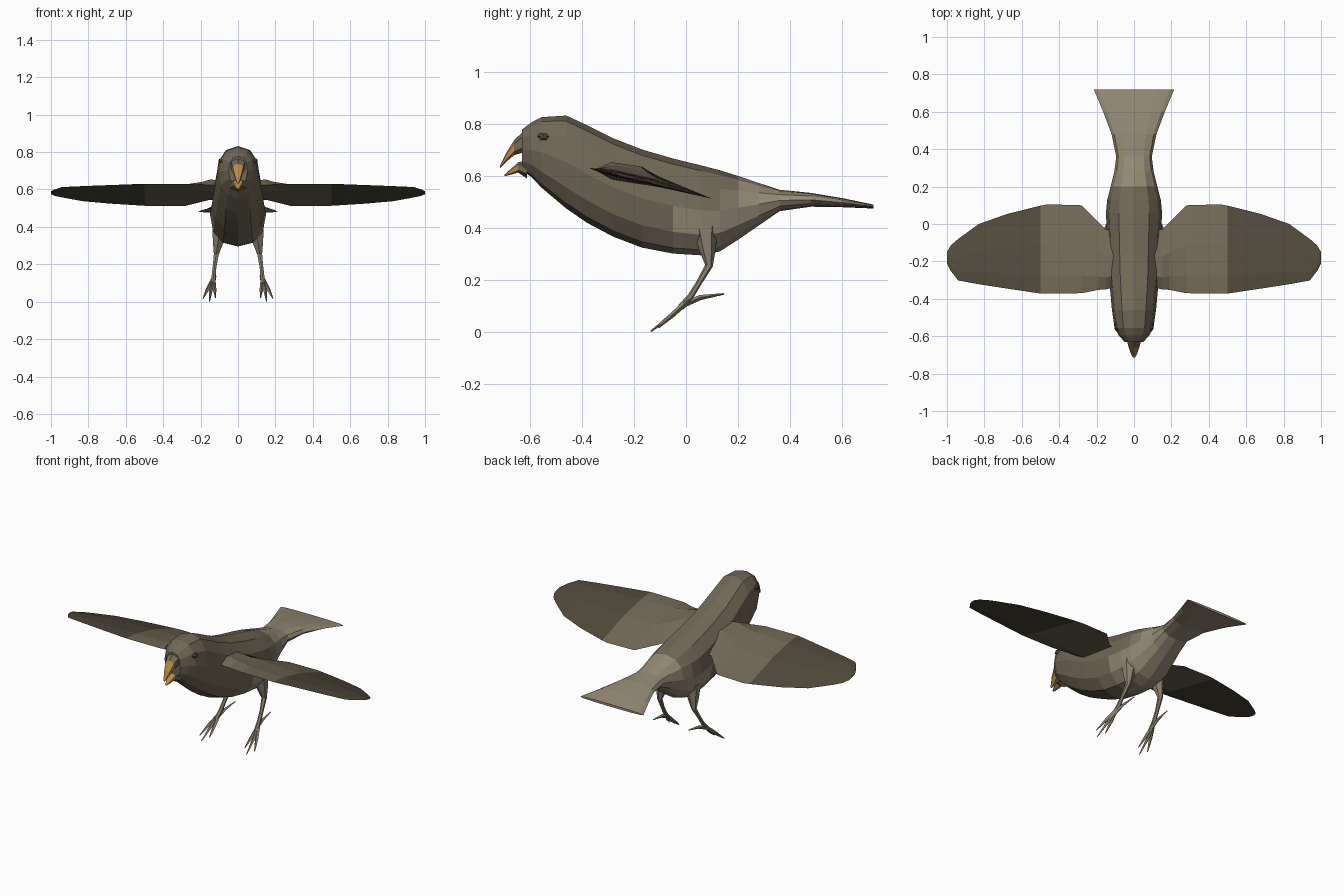
import bpy, bmesh, math
from mathutils import Vector

if "Cube" in bpy.data.objects:
    bpy.data.objects.remove(bpy.data.objects["Cube"])


def material(name, rgb):
    m = bpy.data.materials.new(name)
    m.diffuse_color = (*rgb, 1)
    m.use_nodes = True
    m.node_tree.nodes["Principled BSDF"].inputs["Base Color"].default_value = m.diffuse_color
    return m


BROWN = material("brown plumage", (0.165, 0.137, 0.091))
MID = material("flank plumage", (0.215, 0.180, 0.124))
PALE = material("pale plumage", (0.300, 0.252, 0.176))
DARK = material("dark feathers", (0.080, 0.067, 0.043))
HORN = material("amber beak", (0.480, 0.255, 0.065))
LEG = material("leg skin", (0.260, 0.222, 0.160))


def loft(name, rings, mats, rule=None, mirror=False):
    """Skin a list of equal-length point rings and cap both ends."""
    bm = bmesh.new()
    loops = [[bm.verts.new(p) for p in ring] for ring in rings]
    n = len(loops[0])
    for a, b in zip(loops, loops[1:]):
        for i in range(n):
            j = (i + 1) % n
            bm.faces.new((a[i], a[j], b[j], b[i]))
    bm.faces.new(loops[0])
    bm.faces.new(loops[-1])
    bmesh.ops.recalc_face_normals(bm, faces=bm.faces)
    if rule:
        for f in bm.faces:
            f.material_index = rule(f.calc_center_median())
    me = bpy.data.meshes.new(name)
    bm.to_mesh(me)
    bm.free()
    for m in mats:
        me.materials.append(m)
    ob = bpy.data.objects.new(name, me)
    bpy.context.collection.objects.link(ob)
    if mirror:
        ob.modifiers.new("mirror", "MIRROR").use_mirror_merge = False
    return ob


def oval(y, top, bottom, w, n=12, power=0.88):
    """Rounded cross-section standing in the x-z plane."""
    pts = []
    for i in range(n):
        a = 2 * math.pi * i / n
        s, c = math.sin(a), math.cos(a)
        x = math.copysign(abs(s) ** power, s) * w
        z = math.copysign(abs(c) ** power, c) * (top - bottom) / 2
        pts.append((x, y, (top + bottom) / 2 + z))
    return pts


def limb(name, path, sides=5):
    """Tapering tube along (x, y, z, radius) points, mirrored."""
    rings = []
    for i, p in enumerate(path):
        a = Vector(path[max(i - 1, 0)][:3])
        b = Vector(path[min(i + 1, len(path) - 1)][:3])
        d = (b - a).normalized()
        u = d.cross(Vector((1, 0, 0))).normalized()
        v = d.cross(u)
        rings.append([Vector(p[:3]) + p[3] * (math.cos(t) * u + math.sin(t) * v)
                      for t in (2 * math.pi * k / sides for k in range(sides))])
    return loft(name, rings, [LEG], mirror=True)


# Body, head and fanned tail: y, top, bottom, half width
BODY = [
    (-.63, .778, .62, .050), (-.595, .805, .597, .082), (-.555, .826, .555, .104),
    (-.46, .832, .475, .118), (-.38, .795, .420, .125), (-.28, .745, .367, .135),
    (-.17, .702, .325, .140), (-.05, .667, .302, .145), (.06, .640, .295, .150),
    (.13, .622, .310, .143), (.20, .600, .355, .125), (.28, .573, .410, .105),
    (.36, .547, .465, .095), (.48, .535, .482, .120), (.60, .515, .480, .165),
    (.72, .490, .475, .215),
]


def plumage(c):
    if c.y > .2 or (c.y > .0 and c.z < .50):
        return 2
    if c.y > -.17 and c.z < .42 or (c.y > .13 and c.z < .56):
        return 1
    return 0


loft("body", [oval(*r) for r in BODY], [BROWN, MID, PALE], plumage)

# Open beak, feathered at the base and amber at the tip
upper = [(-.61, .785, .695, .048), (-.66, .738, .680, .032),
         (-.69, .690, .655, .021), (-.715, .640, .630, .006)]
loft("upper_beak", [oval(*r, n=6) for r in upper], [BROWN, HORN],
     lambda c: int(c.y < -.655))
lower = [(-.61, .662, .590, .045), (-.645, .652, .613, .028),
         (-.672, .628, .605, .018), (-.697, .606, .599, .006)]
loft("lower_beak", [oval(*r, n=6) for r in lower], [BROWN, HORN],
     lambda c: int(c.y < -.65))

# Wings: span x, leading y, trailing y, thickness
WING = [
    (.08, -.33, -.03, .055), (.15, -.35, -.03, .055), (.19, -.352, .01, .042),
    (.28, -.37, .10, .026), (.46, -.372, .105, .020), (.50, -.372, .098, .020),
    (.68, -.345, .053, .018), (.83, -.322, 0, .016), (.94, -.302, -.08, .012),
    (.98, -.25, -.115, .008), (1.0, -.21, -.15, .004),
]


def wing_ring(x, lead, trail, thick):
    ring = []
    for t, k in ((0, 0), (.2, .8), (.55, 1), (1, 0), (.6, -.2), (.2, -.4)):
        y = lead + (trail - lead) * t
        ring.append((x, y, .63 - .25 * (y + .37) + k * thick))
    return ring


loft("wing", [wing_ring(*s) for s in WING], [BROWN, DARK],
     lambda c: int(c.x > .5), mirror=True)

# Eyes: small faceted discs lying against the head
eye = []
for x, r in ((.080, .024), (.098, .022), (.104, .010)):
    eye.append([(x, -.548 + r * math.cos(t), .752 + .7 * r * math.sin(t))
                for t in (math.pi * k / 3 for k in range(6))])
loft("eye", eye, [DARK], mirror=True)

# Legs
limb("leg", [(.095, .075, .40, .050), (.108, .083, .31, .030),
             (.116, .088, .255, .015), (.125, .05, .19, .011),
             (.130, .018, .138, .012), (.135, -.02, .095, .013)], 6)

# Three front toes and one hind toe per foot
for i, (tx, ty, tz) in enumerate(((.186, -.105, .018), (.153, -.135, .003),
                                  (.120, -.105, .022))):
    mx = .133 + (tx - .133) * .55
    limb(f"front_toe_{i + 1}", [(.132, .012, .125, .011), (mx, -.05, .068, .010),
                                (tx, ty, tz, .003)], 4)
limb("hind_toe", [(.132, -.01, .105, .011), (.126, .055, .133, .010),
                  (.120, .145, .147, .003)], 4)
